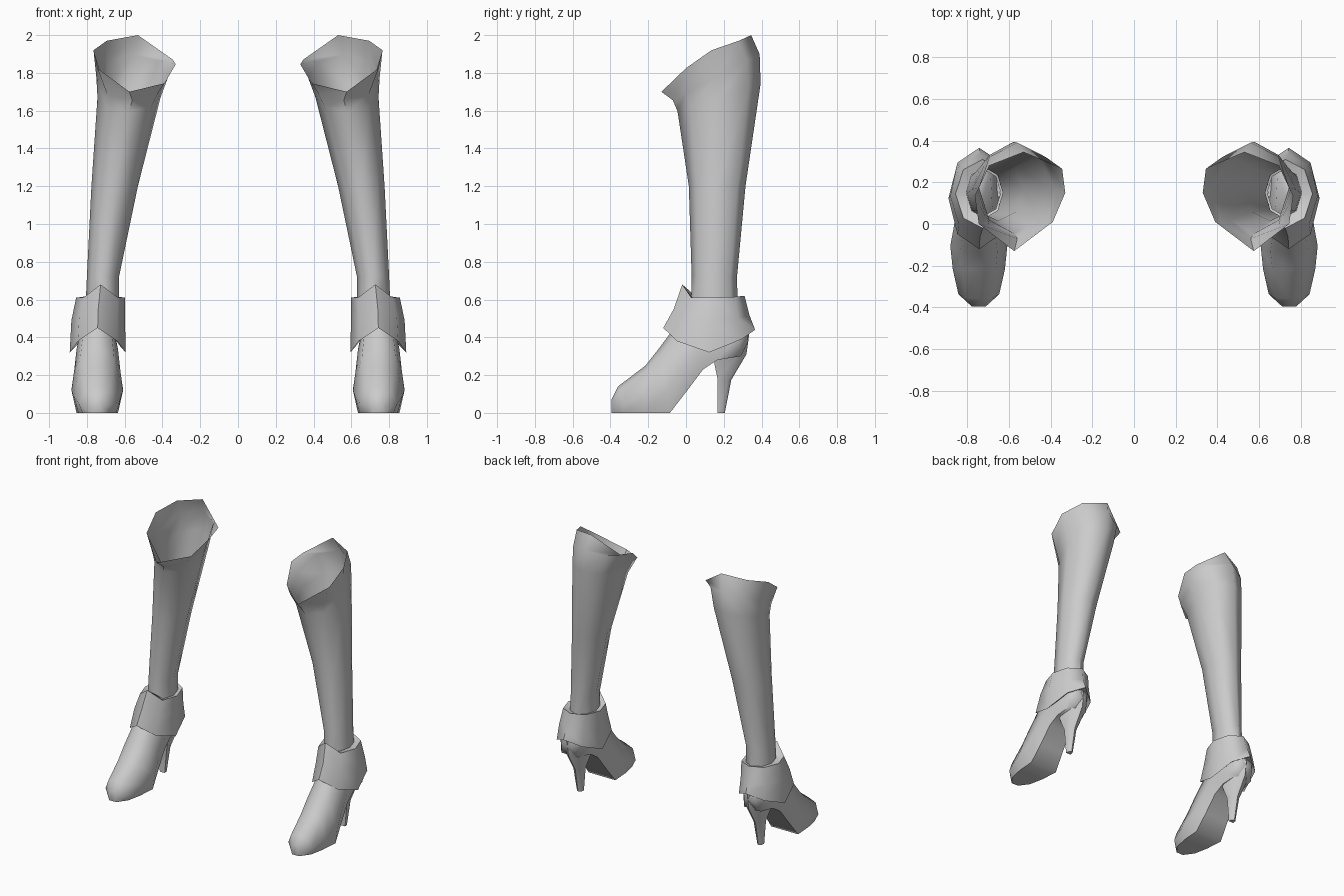
import bpy, bmesh, math

if "Cube" in bpy.data.objects:
    bpy.data.objects.remove(bpy.data.objects["Cube"])

leather = bpy.data.materials.new("grey leather")
leather.diffuse_color = (0.6, 0.6, 0.6, 1)
leather.use_nodes = True
leather.node_tree.nodes["Principled BSDF"].inputs["Base Color"].default_value = leather.diffuse_color


def loft(name, rings, side, cap_start=False, cap_end=False, angle=60):
    """Skin a list of point rings; side = -1 gives the mirrored boot."""
    bm = bmesh.new()
    loops = [[bm.verts.new((x * side, y, z)) for x, y, z in r] for r in rings]
    n = len(loops[0])
    for a, b in zip(loops, loops[1:]):
        for i in range(n):
            j = (i + 1) % n
            bm.faces.new((a[i], a[j], b[j], b[i]))
    if cap_start:
        bm.faces.new(loops[0][::-1])
    if cap_end:
        bm.faces.new(loops[-1])
    if side < 0:
        bmesh.ops.reverse_faces(bm, faces=bm.faces[:])
    me = bpy.data.meshes.new(name)
    bm.to_mesh(me)
    bm.free()
    me.materials.append(leather)
    ob = bpy.data.objects.new(name, me)
    bpy.context.collection.objects.link(ob)
    bpy.ops.object.select_all(action='DESELECT')
    ob.select_set(True)
    bpy.context.view_layer.objects.active = ob
    bpy.ops.object.shade_smooth_by_angle(angle=math.radians(angle))
    return ob


def octagon(cx, cy, rx, ry, z, slope=0):
    """Eight-sided ring from the front going outward; slope tilts it back up."""
    pts = []
    for i in range(8):
        a = math.radians(-90 + 45 * i)
        y = cy + ry * math.sin(a)
        pts.append((cx + rx * math.cos(a), y, z + slope * (y - cy)))
    return pts


def zigzag(cx, cy, rx, ry, heights):
    """Octagon ring with heights for front, front corner, side, back corner, back."""
    ring = octagon(cx, cy, rx, ry, 0)
    order = heights + heights[3:0:-1]
    return [(x, y, h) for (x, y, _), h in zip(ring, order)]


# shaft: open tube that leans inward and ends in a slanted, flared rim
shaft = [
    octagon(0.72, 0.15, 0.09, 0.125, 0.50),
    octagon(0.715, 0.15, 0.085, 0.12, 0.72),
    octagon(0.653, 0.165, 0.123, 0.15, 1.20),
    octagon(0.577, 0.175, 0.167, 0.22, 1.67, 0.33),
    octagon(0.56, 0.16, 0.19, 0.23, 1.777, 0.53),
    [(0.575, -0.13, 1.70), (0.745, 0.0, 1.825), (0.765, 0.135, 1.92),
     (0.695, 0.28, 1.97), (0.53, 0.345, 2.0), (0.345, 0.265, 1.87),
     (0.33, 0.15, 1.845), (0.39, 0.01, 1.745)],
]

# cuff: folded collar with a pointed front and a hem dipping at the sides
cuff = [
    octagon(0.72, 0.15, 0.08, 0.11, 0.60),
    zigzag(0.727, 0.145, 0.13, 0.165, [0.68, 0.61, 0.61, 0.615, 0.62]),
    zigzag(0.74, 0.135, 0.142, 0.20, [0.55, 0.51, 0.49, 0.50, 0.52]),
    zigzag(0.743, 0.123, 0.148, 0.243, [0.45, 0.38, 0.32, 0.39, 0.44]),
    zigzag(0.74, 0.13, 0.11, 0.19, [0.46, 0.41, 0.36, 0.41, 0.44]),
]

# foot: sections from toe to ankle as (top y, top z, bottom y, bottom z, half width)
section = [(0, 1), (0.65, 0.85), (1, 0.35), (0.8, 0), (-0.8, 0), (-1, 0.35), (-0.65, 0.85)]
stations = [
    (-0.395, 0.07, -0.395, 0.0, 0.035),
    (-0.36, 0.14, -0.325, 0.0, 0.098),
    (-0.215, 0.25, -0.22, 0.0, 0.125),
    (-0.14, 0.345, -0.085, 0.0, 0.137),
    (-0.07, 0.44, 0.0, 0.11, 0.122),
    (0.0, 0.53, 0.09, 0.23, 0.11),
    (0.06, 0.58, 0.165, 0.28, 0.10),
    (0.25, 0.58, 0.29, 0.30, 0.085),
    (0.31, 0.52, 0.33, 0.38, 0.05),
]
foot = [[(0.745 + u * w, by + (ty - by) * v, bz + (tz - bz) * v) for u, v in section]
        for ty, tz, by, bz, w in stations]

# heel: slim spike, as (z, front y, back y, half width)
heel = []
for z, y0, y1, w in [(0.0, 0.168, 0.205, 0.02), (0.175, 0.168, 0.24, 0.035),
                     (0.31, 0.14, 0.32, 0.075), (0.42, 0.13, 0.335, 0.095)]:
    m = (y0 + y1) / 2
    heel.append([(0.735, y1, z), (0.735 - w * 0.8, m + (y1 - m) * 0.5, z),
                 (0.735 - w, y0, z), (0.735 + w, y0, z),
                 (0.735 + w * 0.8, m + (y1 - m) * 0.5, z)])

for tag, side in (("left", 1), ("right", -1)):
    loft(tag + "_shaft", shaft, side)
    loft(tag + "_cuff", cuff, side)
    loft(tag + "_foot", [r[::-1] for r in foot], side, True, True)
    loft(tag + "_heel", heel, side, True, True)
